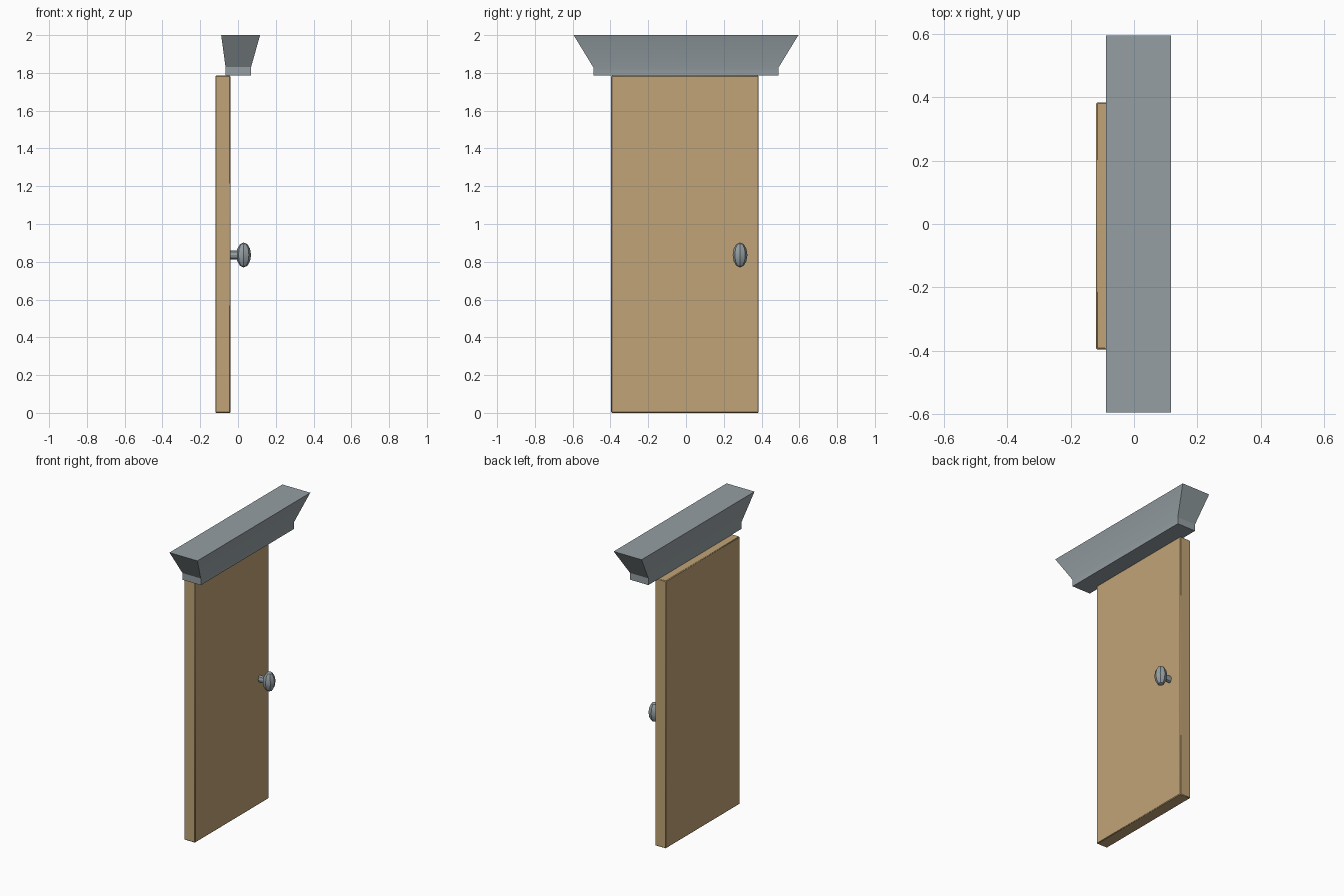
import bpy
import bmesh
import math
from mathutils import Matrix

cube = bpy.data.objects.get("Cube")
if cube:
    bpy.data.objects.remove(cube, do_unlink=True)


def material(name, rgb):
    mat = bpy.data.materials.new(name)
    mat.use_nodes = True
    mat.diffuse_color = (*rgb, 1)
    mat.node_tree.nodes["Principled BSDF"].inputs["Base Color"].default_value = (*rgb, 1)
    return mat


wood = material("tan wood", (0.53, 0.37, 0.18))
grey = material("blue grey", (0.30, 0.345, 0.365))


def add_object(name, bm, mat):
    bmesh.ops.recalc_face_normals(bm, faces=bm.faces)
    mesh = bpy.data.meshes.new(name)
    bm.to_mesh(mesh)
    bm.free()
    mesh.materials.append(mat)
    obj = bpy.data.objects.new(name, mesh)
    bpy.context.collection.objects.link(obj)
    bpy.ops.object.select_all(action="DESELECT")
    obj.select_set(True)
    bpy.context.view_layer.objects.active = obj
    bpy.ops.object.shade_smooth_by_angle(angle=math.radians(30))
    return obj


# Door slab
door_top = 1.785
bm = bmesh.new()
size = Matrix.Diagonal((0.08, 0.78, door_top, 1))
bmesh.ops.create_cube(bm, size=1, matrix=Matrix.Translation((-0.08, -0.006, door_top / 2)) @ size)
door = add_object("door", bm, wood)
bevel = door.modifiers.new("edge softening", "BEVEL")
bevel.width = 0.004
bevel.segments = 1

# Lintel: stacked rectangles (z, x min, x max, half length)
levels = [(door_top, -0.066, 0.069, 0.491),
          (1.83, -0.066, 0.069, 0.491),
          (2.0, -0.089, 0.117, 0.595)]
bm = bmesh.new()
rings = [[bm.verts.new(p) for p in ((a, -h, z), (b, -h, z), (b, h, z), (a, h, z))]
         for z, a, b, h in levels]
for low, high in zip(rings, rings[1:]):
    for i in range(4):
        j = (i + 1) % 4
        bm.faces.new((low[i], low[j], high[j], high[i]))
bm.faces.new(rings[0])
bm.faces.new(rings[-1])
add_object("lintel", bm, grey)

# Knob: tall faceted ball
knob_y, knob_z = 0.286, 0.836
bm = bmesh.new()
bmesh.ops.create_uvsphere(
    bm, u_segments=8, v_segments=6, radius=1,
    matrix=Matrix.Translation((0.03, knob_y, knob_z)) @ Matrix.Diagonal((0.039, 0.039, 0.066, 1)))
add_object("knob", bm, grey)

# Knob stem: short oval rod from the door to the ball
bm = bmesh.new()
bmesh.ops.create_cone(
    bm, cap_ends=True, segments=8, radius1=1, radius2=1, depth=1,
    matrix=Matrix.Translation((-0.02, knob_y, knob_z))
    @ Matrix.Diagonal((0.06, 0.016, 0.024, 1)) @ Matrix.Rotation(math.pi / 2, 4, "Y"))
add_object("knob_stem", bm, grey)
